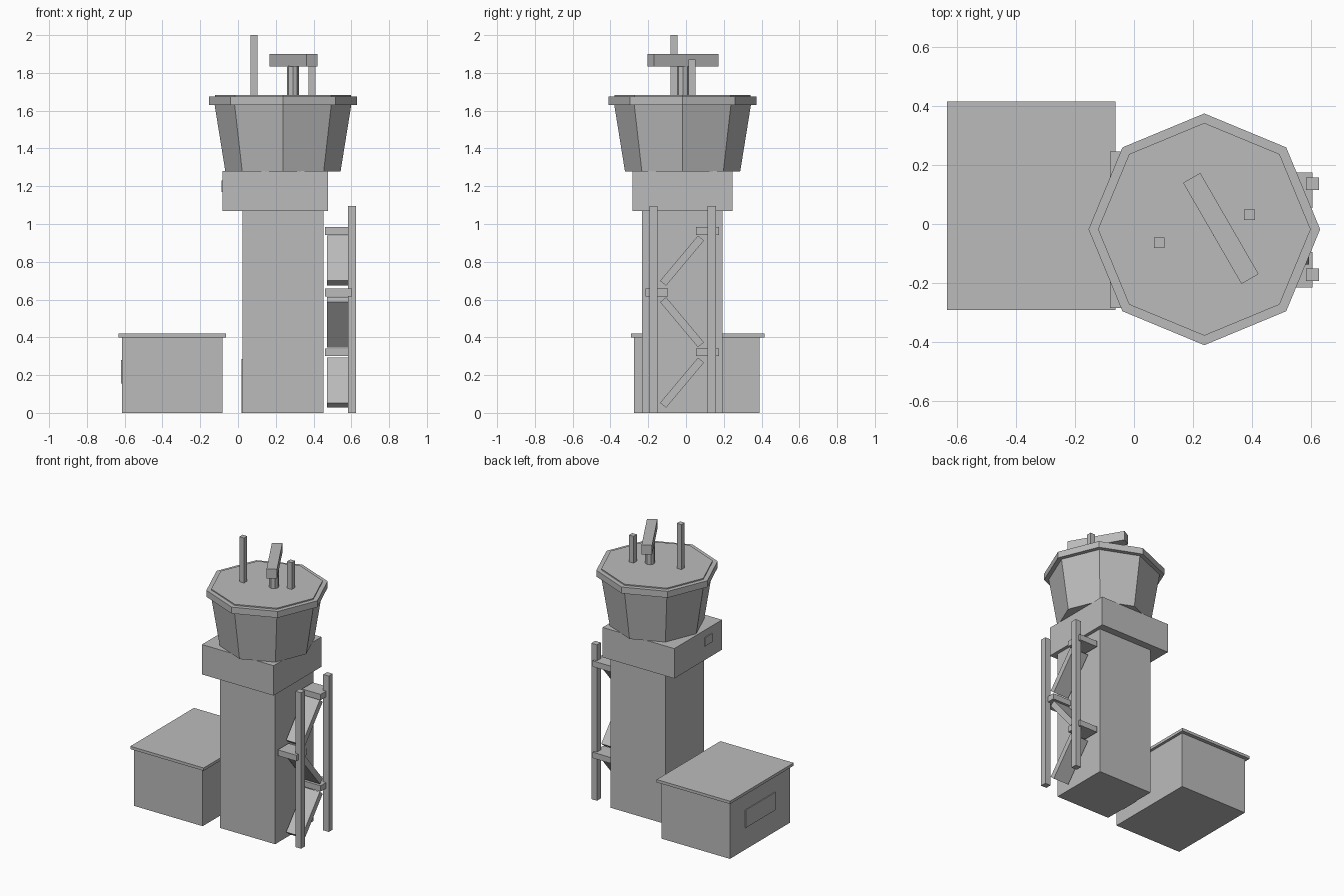
import bpy
import math

cube = bpy.data.objects.get("Cube")
if cube:
    bpy.data.objects.remove(cube, do_unlink=True)

grey = bpy.data.materials.new("plain grey")
grey.use_nodes = True
COLOUR = (0.5, 0.5, 0.5, 1)
grey.diffuse_color = COLOUR
grey.node_tree.nodes["Principled BSDF"].inputs["Base Color"].default_value = COLOUR


def finish(name):
    ob = bpy.context.object
    ob.name = name
    ob.data.materials.append(grey)
    return ob


def box(name, x, y, z, rotation=(0, 0, 0)):
    """Box from (low, high) ranges, turned about its own centre."""
    spans = (x, y, z)
    bpy.ops.mesh.primitive_cube_add(size=1, location=[sum(s) / 2 for s in spans])
    ob = finish(name)
    for v in ob.data.vertices:
        v.co = [c * (s[1] - s[0]) for c, s in zip(v.co, spans)]
    ob.rotation_euler = rotation
    return ob


def around(centre, size):
    return (centre - size / 2, centre + size / 2)


def octagon(name, x, y, z, r_low, r_high):
    bpy.ops.mesh.primitive_cone_add(vertices=8, radius1=r_low, radius2=r_high,
                                    depth=z[1] - z[0], location=(x, y, sum(z) / 2))
    return finish(name)


CX, CY = 0.238, -0.018

# Tower shaft, collar and their side openings
box("tower_shaft", (0.024, 0.452), (-0.233, 0.194), (0, 1.07))
box("tower_door", (0.019, 0.026), (-0.09, 0.05), (0, 0.285))
box("collar", (-0.081, 0.476), (-0.284, 0.246), (1.07, 1.28))
box("collar_window", (-0.087, -0.079), (-0.17, -0.087), (1.17, 1.23))

# Flared control cab and roof
octagon("control_cab", CX, CY, (1.278, 1.632), 0.305, 0.362)
octagon("roof_rim", CX, CY, (1.631, 1.676), 0.392, 0.392)
octagon("roof_cap", CX, CY, (1.676, 1.684), 0.36, 0.36)

# Radar and aerials
octagon("radar_post", 0.291, -0.016, (1.68, 1.84), 0.032, 0.032)
box("radar_bar", around(0.294, 0.395), around(-0.015, 0.067), (1.833, 1.899),
    (0, 0, math.radians(-60)))
box("tall_aerial", around(0.085, 0.036), around(-0.063, 0.036), (1.68, 2.0))
box("short_aerial", around(0.391, 0.036), around(0.031, 0.036), (1.68, 1.872))

# Annex building
box("annex_walls", (-0.614, -0.082), (-0.275, 0.389), (0, 0.4))
box("annex_roof", (-0.633, -0.063), (-0.291, 0.415), (0.4, 0.42))
box("annex_window", (-0.62, -0.612), (-0.11, 0.22), (0.155, 0.28))

# Outside stair frame: posts, landings and zigzag flights
for name, y in (("front", -0.172), ("back", 0.136)):
    box(name + "_stair_post", (0.582, 0.626), around(y, 0.043), (0, 1.095))
for i, (y, z) in enumerate(((0.114, 0.321), (-0.155, 0.638), (0.114, 0.963))):
    box(f"stair_landing_{i + 1}", (0.46, 0.604), around(y, 0.12), around(z, 0.041))
for i, z in enumerate((0.16, 0.48, 0.806)):
    angle = math.radians(50 if i % 2 == 0 else -50)
    box(f"stair_flight_{i + 1}", (0.47, 0.592), around(-0.021, 0.312), around(z, 0.041),
        (angle, 0, 0))
